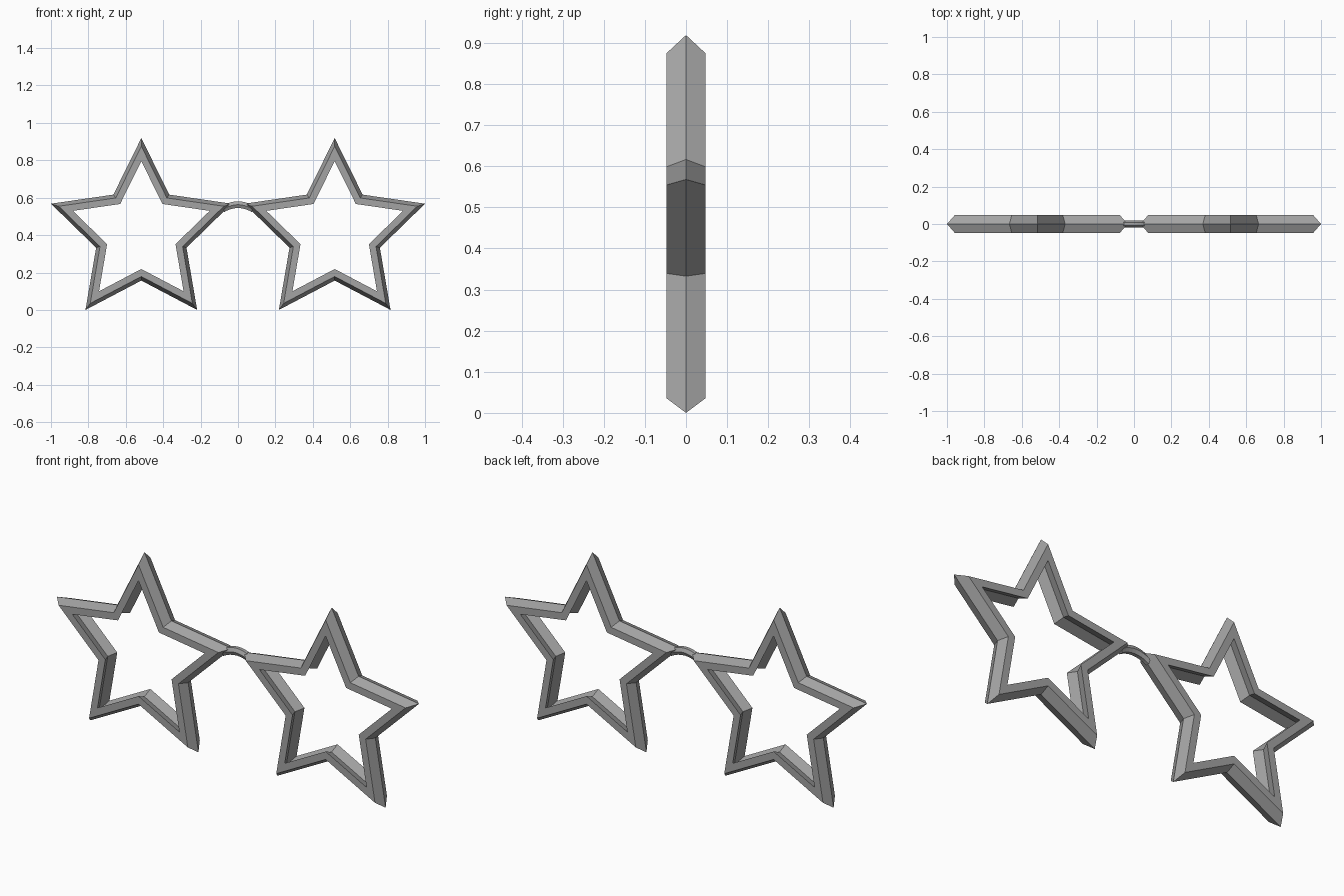
import bpy, bmesh
from math import pi, sin, cos

cube = bpy.data.objects.get("Cube")
if cube:
    bpy.data.objects.remove(cube, do_unlink=True)

grey = bpy.data.materials.new("frame_grey")
grey.use_nodes = True
colour = (0.37, 0.37, 0.37, 1)
grey.diffuse_color = colour
grey.node_tree.nodes["Principled BSDF"].inputs["Base Color"].default_value = colour


def loft(name, rings, close_rings, caps=False):
    """Skin a list of equally sized closed rings with quads."""
    bm = bmesh.new()
    loops = [[bm.verts.new(p) for p in ring] for ring in rings]
    n = len(loops[0])
    last = len(loops) if close_rings else len(loops) - 1
    for i in range(last):
        a, b = loops[i], loops[(i + 1) % len(loops)]
        for j in range(n):
            k = (j + 1) % n
            bm.faces.new((a[j], a[k], b[k], b[j]))
    if caps:
        bm.faces.new(loops[0])
        bm.faces.new(loops[-1])
    bmesh.ops.recalc_face_normals(bm, faces=bm.faces)
    mesh = bpy.data.meshes.new(name)
    bm.to_mesh(mesh)
    bm.free()
    mesh.materials.append(grey)
    obj = bpy.data.objects.new(name, mesh)
    bpy.context.collection.objects.link(obj)
    return obj


# Star rims: ridged outside, flat front and back, grooved inside
TIP, CENTRE_X, CENTRE_Z, DEPTH = 0.508, 0.517, 0.411, 0.047
SECTION = [(1, 0), (0.914, -DEPTH), (0.757, -DEPTH),
           (0.838, 0), (0.757, DEPTH), (0.914, DEPTH)]


def star_ring(scale, y, centre_x):
    ring = []
    for i in range(10):
        radius = scale * TIP * (0.5 if i % 2 else 1)
        angle = pi / 2 + i * pi / 5
        ring.append((centre_x + radius * cos(angle), y,
                     CENTRE_Z + radius * sin(angle)))
    return ring


for name, side in (("left_star_rim", 1), ("right_star_rim", -1)):
    loft(name, [star_ring(s, y, side * CENTRE_X) for s, y in SECTION], True)

# Nose bridge: small arched bar with six sides
HALF_SPAN, STEPS = 0.075, 8
bridge = []
for i in range(STEPS + 1):
    t = 2 * i / STEPS - 1
    z = 0.563 - 0.022 * t * t
    bridge.append([(t * HALF_SPAN, 0.018 * cos(k * pi / 3),
                    z + 0.021 * sin(k * pi / 3)) for k in range(6)])
loft("nose_bridge", bridge, False, caps=True)
